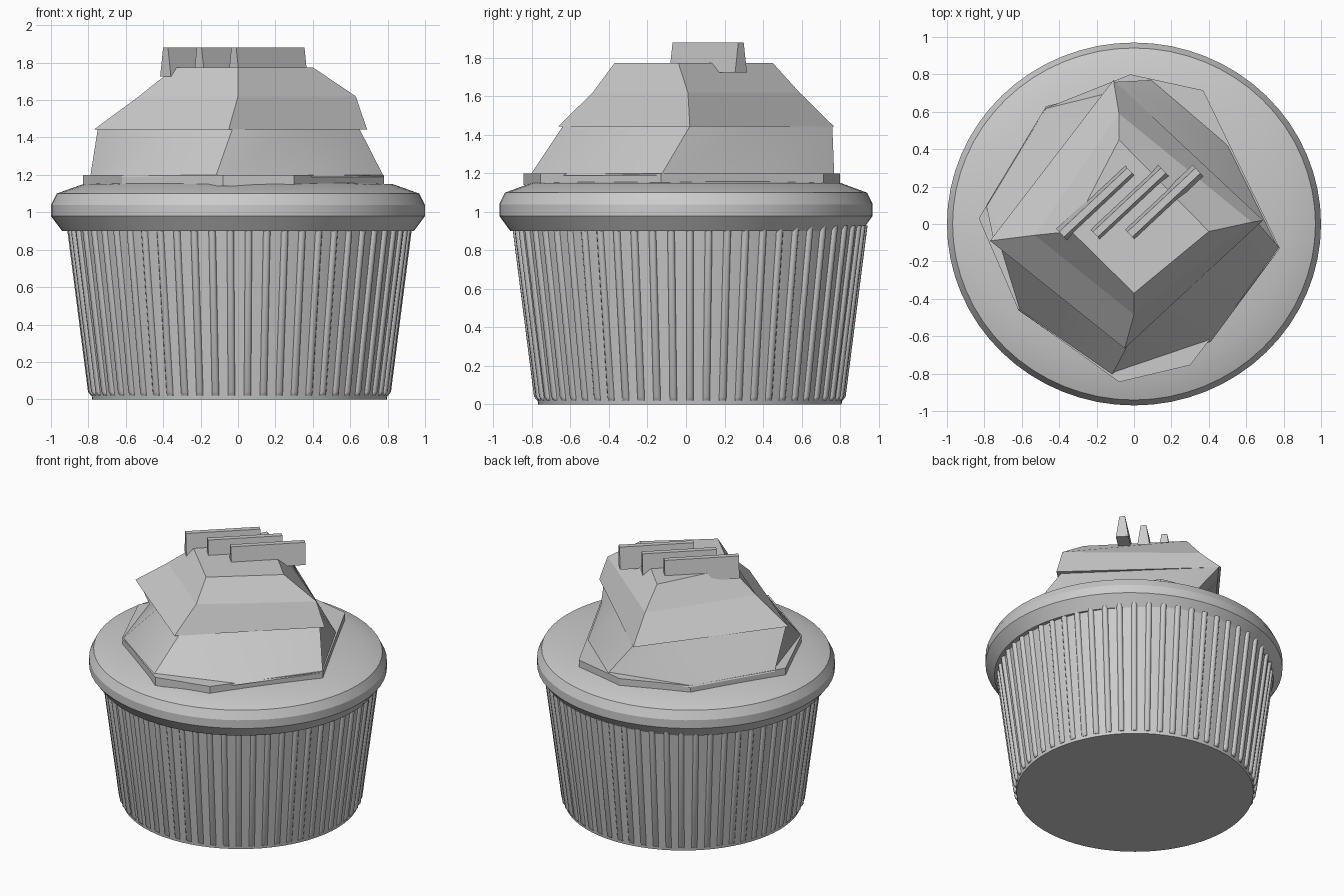
import bpy, bmesh, math
from mathutils import Vector

if "Cube" in bpy.data.objects:
    bpy.data.objects.remove(bpy.data.objects["Cube"])

mat = bpy.data.materials.new("plain_grey")
mat.diffuse_color = (0.6, 0.6, 0.6, 1)
mat.use_nodes = True
mat.node_tree.nodes["Principled BSDF"].inputs["Base Color"].default_value = mat.diffuse_color


def finish(name, bm, smooth=None):
    bmesh.ops.recalc_face_normals(bm, faces=bm.faces[:])
    me = bpy.data.meshes.new(name)
    bm.to_mesh(me)
    bm.free()
    me.materials.append(mat)
    ob = bpy.data.objects.new(name, me)
    bpy.context.collection.objects.link(ob)
    if smooth:
        bpy.ops.object.select_all(action='DESELECT')
        ob.select_set(True)
        bpy.context.view_layer.objects.active = ob
        bpy.ops.object.shade_smooth_by_angle(angle=math.radians(smooth))
    return ob


def loft(bm, rings):
    """Join equal-length point rings with quads and cap both ends."""
    vs = [[bm.verts.new(p) for p in r] for r in rings]
    n = len(vs[0])
    for a, b in zip(vs, vs[1:]):
        for i in range(n):
            j = (i + 1) % n
            bm.faces.new((a[i], a[j], b[j], b[i]))
    bm.faces.new(vs[0][::-1])
    bm.faces.new(vs[-1])


def lathe(name, profile, sides, sy=1.0, centre=(0, 0), smooth=20):
    bm = bmesh.new()
    loft(bm, [[(centre[0] + r * math.cos(2 * math.pi * i / sides),
                centre[1] + r * sy * math.sin(2 * math.pi * i / sides), z)
               for i in range(sides)] for r, z in profile])
    return finish(name, bm, smooth)


def at(points, z):
    return [(x, y, z) for x, y in points]


# Paper cup
CUP = (0.008, 0.02)
lathe("cup", [(0.788, 0), (0.908, 0.94)], 72, centre=CUP)

# Vertical ribs around the cup
bm = bmesh.new()
RIBS = 58
for k in range(RIBS):
    a = 2 * math.pi * k / RIBS
    out = Vector((math.cos(a), math.sin(a), 0))
    side = Vector((-out.y, out.x, 0))
    rings = []
    for z, r, lift in ((0.02, 0.79, 0.004), (0.04, 0.793, 0.017), (0.93, 0.907, 0.017)):
        base = Vector((CUP[0], CUP[1], z))
        rings.append([base + out * (r + d) + side * s for s, d in
                      ((-0.02, -0.02), (-0.018, lift * 0.4), (-0.009, lift),
                       (0.009, lift), (0.018, lift * 0.4), (0.02, -0.02))])
    loft(bm, rings)
finish("cup_ribs", bm, 50)

# Rounded cake rim
lathe("cake_rim", [(0.86, 0.90), (0.94, 0.90), (1.0, 0.98), (1.0, 1.04),
                   (0.97, 1.10), (0.83, 1.15), (0.5, 1.165)], 64, sy=0.97, smooth=25)

# Eight-sided icing plate
plate = [(-0.08, -0.845), (0.30, -0.755), (0.78, -0.13), (0.37, 0.715),
         (-0.02, 0.80), (-0.47, 0.62), (-0.83, 0.03), (-0.62, -0.455)]
bm = bmesh.new()
loft(bm, [at(plate, 1.14), at(plate, 1.20)])
finish("icing_plate", bm)

# Lower icing, twisting from eight sides to a square
low = [(-0.12, -0.81), (0.41, -0.63), (0.78, -0.13), (0.51, 0.42),
       (0.10, 0.77), (-0.47, 0.63), (-0.79, 0.10), (-0.62, -0.46)]
square = [(-0.03, -0.64), (0.65, 0.02), (-0.10, 0.76), (-0.75, -0.09)]
high = []
for i, p in enumerate(square):
    q = square[(i + 1) % 4]
    high += [p, ((p[0] + q[0]) / 2, (p[1] + q[1]) / 2)]
bm = bmesh.new()
loft(bm, [at(low, 1.19), at(high, 1.445)])
finish("lower_icing", bm, 40)

# Upper icing, a square block in two sloping steps
bm = bmesh.new()
loft(bm, [at([(-0.05, -0.665), (0.69, 0.02), (-0.11, 0.77), (-0.77, -0.09)], 1.443),
          at([(0.0, -0.485), (0.63, 0.01), (-0.08, 0.59), (-0.53, -0.06)], 1.62),
          at([(0.0, -0.37), (0.40, -0.04), (-0.08, 0.45), (-0.335, -0.04)], 1.775)])
finish("upper_icing", bm)

# Three tapered bars on top
along = Vector((0.73, 0.683, 0)).normalized()
across = Vector((-along.y, along.x, 0))
for n, x in enumerate((-0.205, -0.025, 0.16)):
    mid = Vector((x, 0.115, 0))
    bm = bmesh.new()
    loft(bm, [[mid + along * l * s + across * w * t + Vector((0, 0, z))
               for s, t in ((-1, -1), (1, -1), (1, 1), (-1, 1))]
              for z, l, w in ((1.725, 0.25, 0.042), (1.88, 0.25, 0.019))])
    finish("topping_bar_%d" % (n + 1), bm)
